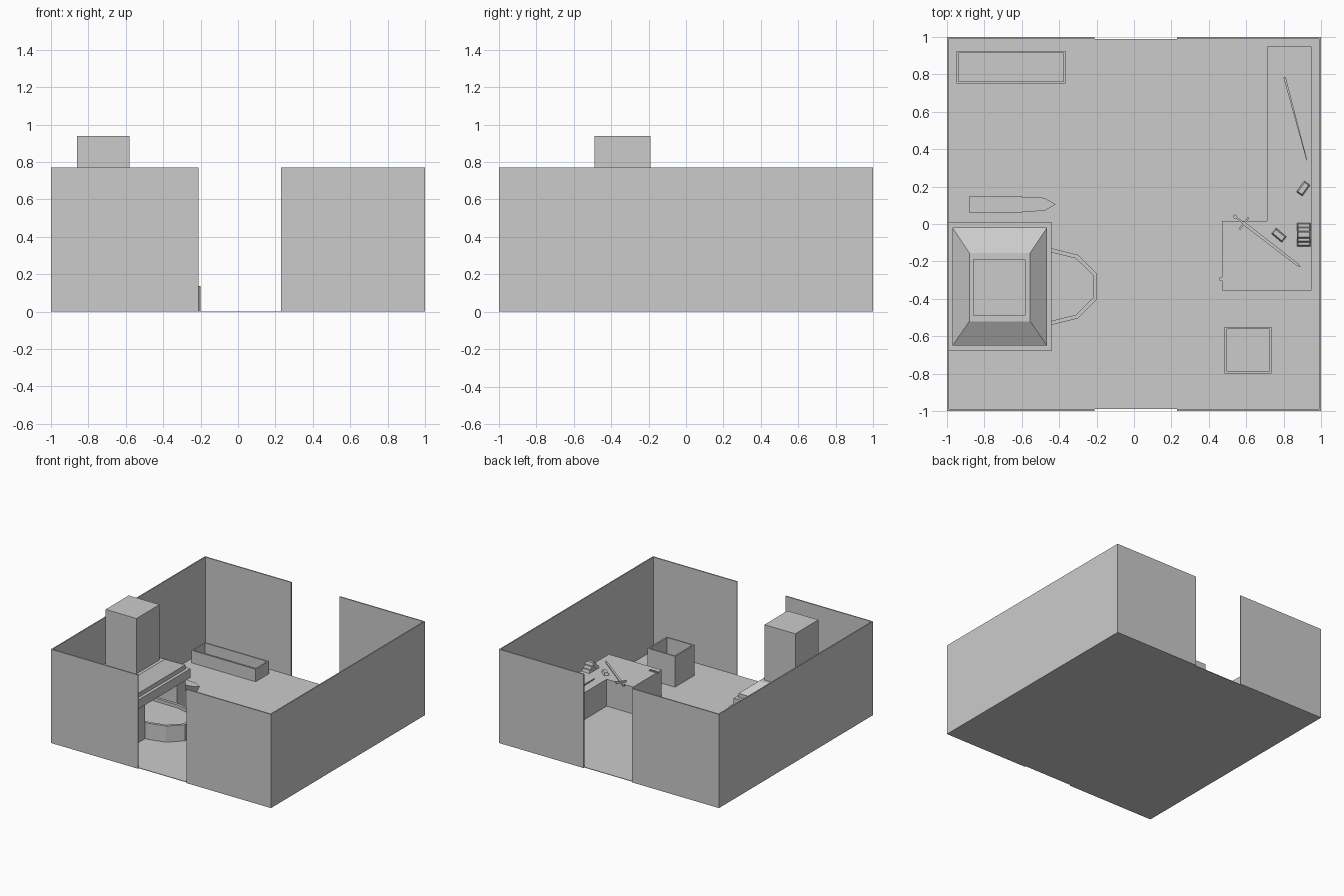
import bpy, bmesh
from math import radians, cos, sin, pi
from mathutils import Matrix

if "Cube" in bpy.data.objects:
    bpy.data.objects.remove(bpy.data.objects["Cube"])


def finish(name, bm, loc=(0, 0, 0), rot=0):
    bmesh.ops.recalc_face_normals(bm, faces=bm.faces)
    me = bpy.data.meshes.new(name)
    bm.to_mesh(me)
    bm.free()
    ob = bpy.data.objects.new(name, me)
    ob.matrix_world = Matrix.Translation(loc) @ Matrix.Rotation(radians(rot), 4, 'Z')
    bpy.context.collection.objects.link(ob)
    return ob


def prism(name, pts, z0, z1, loc=(0, 0, 0), rot=0, rim=0, depth=0):
    """Extruded outline; rim and depth hollow out the top."""
    bm = bmesh.new()
    base = bm.faces.new([bm.verts.new((x, y, z0)) for x, y in pts])
    ext = bmesh.ops.extrude_face_region(bm, geom=[base], use_keep_orig=True)['geom']
    bmesh.ops.translate(bm, vec=(0, 0, z1 - z0),
                        verts=[v for v in ext if isinstance(v, bmesh.types.BMVert)])
    bmesh.ops.recalc_face_normals(bm, faces=bm.faces)
    if rim:
        top = max(bm.faces, key=lambda f: f.calc_center_median().z)
        bmesh.ops.inset_region(bm, faces=[top], thickness=rim)
        inner = bmesh.ops.extrude_discrete_faces(bm, faces=[top])['faces'][0]
        bmesh.ops.translate(bm, vec=(0, 0, -depth), verts=inner.verts)
    return finish(name, bm, loc, rot)


def rect(x0, x1, y0, y1):
    return [(x0, y0), (x1, y0), (x1, y1), (x0, y1)]


def box(name, x0, x1, y0, y1, z0, z1, **kw):
    return prism(name, rect(x0, x1, y0, y1), z0, z1, **kw)


def loft(name, low, high, z0, z1, loc=(0, 0, 0), rot=0):
    """Solid between two matching outlines."""
    bm = bmesh.new()
    a = [bm.verts.new((x, y, z0)) for x, y in low]
    b = [bm.verts.new((x, y, z1)) for x, y in high]
    bm.faces.new(a[::-1])
    bm.faces.new(b)
    n = len(a)
    for i in range(n):
        bm.faces.new((a[i], a[(i + 1) % n], b[(i + 1) % n], b[i]))
    return finish(name, bm, loc, rot)


def disc(r, n=8):
    return [(r * cos(2 * pi * i / n), r * sin(2 * pi * i / n)) for i in range(n)]


# room shell with a doorway at front and back
T, H = 0.01, 0.77
box("floor", -1 + T, 1 - T, -1 + T, 1 - T, 0, 0.004)
for side, s in (("left", -1), ("right", 1)):
    a, b = sorted((s, s * (1 - T)))
    box(side + "_wall", a, b, -1, 1, 0, H)
for side, s in (("front", -1), ("back", 1)):
    a, b = sorted((s, s * (1 - T)))
    box(side + "_wall_left", -1 + T, -0.21, a, b, 0, H)
    box(side + "_wall_right", 0.23, 1 - T, a, b, 0, H)

# forge: side piers, slab, sloped hood and chimney
box("forge_front_pier", -0.97, -0.465, -0.65, -0.54, 0, 0.31)
box("forge_back_pier", -0.97, -0.465, -0.13, -0.02, 0, 0.31)
box("forge_slab", -0.99, -0.44, -0.68, 0.01, 0.30, 0.375)
box("hood_base", -0.97, -0.465, -0.65, -0.02, 0.375, 0.41)
loft("hood", rect(-0.97, -0.465, -0.65, -0.02),
     rect(-0.88, -0.555, -0.52, -0.155), 0.41, 0.485)
box("chimney", -0.86, -0.58, -0.49, -0.19, 0.48, 0.94)

# hearth with rounded front and sunken bed
half = [(-0.97, 0.205), (-0.44, 0.205), (-0.30, 0.17), (-0.20, 0.07)]
outline = [(x, -0.335 - y) for x, y in half] + [(x, -0.335 + y) for x, y in half[::-1]]
prism("hearth", outline, 0, 0.137, rim=0.022, depth=0.025)

# anvil: foot, waist, body and pointed horn
box("anvil_foot", -0.84, -0.62, 0.06, 0.15, 0.002, 0.04)
box("anvil_waist", -0.80, -0.66, 0.075, 0.135, 0.04, 0.13)
box("anvil_body", -0.88, -0.60, 0.06, 0.15, 0.13, 0.20)
loft("anvil_horn",
     [(-0.60, 0.085), (-0.52, 0.09), (-0.45, 0.104), (-0.45, 0.106), (-0.52, 0.12), (-0.60, 0.125)],
     [(-0.60, 0.065), (-0.48, 0.07), (-0.42, 0.104), (-0.42, 0.106), (-0.48, 0.14), (-0.60, 0.145)],
     0.14, 0.197)

# open water trough and open crate
box("water_trough", -0.95, -0.365, 0.75, 0.925, 0.002, 0.107, rim=0.016, depth=0.085)
box("crate", 0.485, 0.735, -0.80, -0.55, 0.002, 0.257, rim=0.016, depth=0.235)

# L-shaped workbench
B = 0.225
prism("workbench", [(0.47, -0.355), (0.95, -0.355), (0.95, 0.95),
                    (0.71, 0.95), (0.71, 0.015), (0.47, 0.015)], 0.002, B)

# sword lying on the bench
at = dict(loc=(0.54, 0.04, B), rot=-37.6)
prism("sword_pommel", disc(0.011), 0, 0.014, **at)
box("sword_grip", 0, 0.06, -0.005, 0.005, 0.002, 0.012, **at)
box("sword_guard", 0.056, 0.066, -0.04, 0.04, 0, 0.014, **at)
prism("sword_blade", [(0.06, -0.009), (0.42, -0.007), (0.445, 0), (0.42, 0.007), (0.06, 0.009)],
      0.003, 0.01, **at)

# tapered bar and spare blade
prism("tapered_bar", [(0, -0.006), (0.46, -0.002), (0.46, 0.002), (0, 0.006)], 0, 0.01,
      loc=(0.805, 0.785, B), rot=-75)
at = dict(loc=(0.785, 0.5, B), rot=-90)
box("spare_blade", 0, 0.375, -0.005, 0.005, 0, 0.008, **at)
prism("spare_blade_tang", [(0.375, -0.002), (0.43, -0.003), (0.43, 0.003), (0.375, 0.002)],
      0, 0.008, **at)

# tongs hanging over the bench edge
at = dict(loc=(0.465, -0.295, B), rot=0)
prism("tongs_head", disc(0.01), 0, 0.008, **at)
for n, y in (("left", 0.006), ("right", -0.006)):
    box("tongs_handle_" + n, 0.005, 0.07, y - 0.002, y + 0.002, 0, 0.008, **at)


def ingot(name, x, y, z, rot):
    loft(name, rect(-0.036, 0.036, -0.02, 0.02), rect(-0.03, 0.03, -0.013, 0.013),
         0, 0.022, loc=(x, y, z), rot=rot)


# loose ingots and a stacked pile
ingot("loose_ingot_back", 0.905, 0.19, B, 55)
ingot("loose_ingot_front", 0.775, -0.06, B, -40)
for layer, count in enumerate((3, 2, 1)):
    for i in range(count):
        ingot(f"stacked_ingot_{layer}_{i}", 0.908, -0.1 + 0.043 * i + 0.0215 * layer,
              B + 0.022 * layer, 0)
